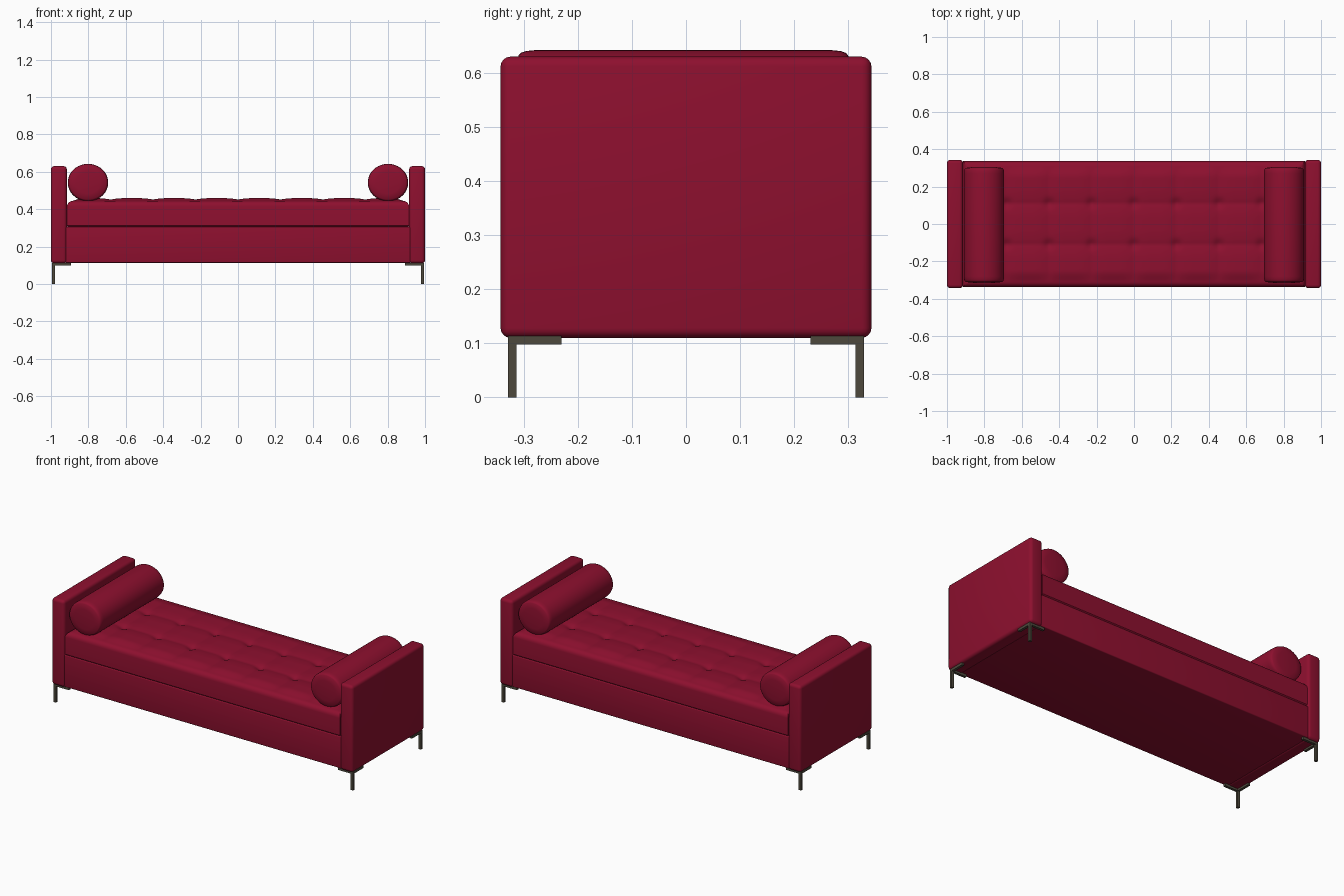
import bpy, bmesh, math

if "Cube" in bpy.data.objects:
    bpy.data.objects.remove(bpy.data.objects["Cube"])


def material(name, color, roughness):
    m = bpy.data.materials.new(name)
    m.use_nodes = True
    m.diffuse_color = (*color, 1)
    bsdf = m.node_tree.nodes["Principled BSDF"]
    bsdf.inputs["Base Color"].default_value = (*color, 1)
    bsdf.inputs["Roughness"].default_value = roughness
    return m


FABRIC = material("crimson fabric", (0.27, 0.005, 0.028), 0.8)
METAL = material("dark bronze metal", (0.075, 0.065, 0.045), 0.5)


def finish(name, bm, mat, smooth=True):
    bmesh.ops.recalc_face_normals(bm, faces=bm.faces)
    mesh = bpy.data.meshes.new(name)
    bm.to_mesh(mesh)
    bm.free()
    mesh.materials.append(mat)
    ob = bpy.data.objects.new(name, mesh)
    bpy.context.collection.objects.link(ob)
    if smooth:
        bpy.ops.object.select_all(action="DESELECT")
        ob.select_set(True)
        bpy.context.view_layer.objects.active = ob
        bpy.ops.object.shade_smooth_by_angle(angle=math.radians(40))
    return ob


def add_box(bm, low, high):
    verts = bmesh.ops.create_cube(bm, size=1)["verts"]
    for v in verts:
        for i in range(3):
            v.co[i] = low[i] if v.co[i] < 0 else high[i]


def cushion_box(name, low, high, radius):
    bm = bmesh.new()
    add_box(bm, low, high)
    bmesh.ops.bevel(bm, geom=bm.edges[:], offset=radius, segments=4,
                    profile=0.5, affect="EDGES")
    return finish(name, bm, FABRIC)


# Upholstered base
cushion_box("base", (-0.925, -0.335, 0.113), (0.925, 0.335, 0.306), 0.006)

# Tufted mattress: pillowed top sheet with a rounded skirt
HX, HY, R, TOP, BOTTOM = 0.914, 0.336, 0.03, 0.444, 0.304
CELL_X, CELL_Y = 0.227, 0.22


def tuft_height(x, y):
    px = abs(math.sin(math.pi * x / CELL_X))
    py = abs(math.cos(math.pi * y / CELL_Y))
    if abs(y) > CELL_Y:
        py = min(1, py)
    puff = 0.015 * min(px + 0.15, 1) ** 0.4 * min(py + 0.15, 1) ** 0.4
    # Button dimples at the seam crossings
    dx = x - CELL_X * max(-3, min(3, round(x / CELL_X)))
    dy = abs(y) - CELL_Y / 2
    dimple = 0.012 * math.exp(-(dx * dx + dy * dy) / 0.0006)
    edge = min(HX - R - abs(x), HY - R - abs(y))
    fade = max(0, min(1, edge / 0.06))
    return TOP + (puff - dimple) * math.sin(fade * math.pi / 2)


bm = bmesh.new()
bmesh.ops.create_grid(bm, x_segments=156, y_segments=56, size=1)
for v in bm.verts:
    v.co.x *= HX - R
    v.co.y *= HY - R
    v.co.z = tuft_height(v.co.x, v.co.y)
rim = [e for e in bm.edges if e.is_boundary]
steps = [(R * math.sin(a), TOP - R + R * math.cos(a))
         for a in (math.pi / 2 * i / 5 for i in range(1, 6))]
steps += [(R, BOTTOM + 0.008), (R - 0.008, BOTTOM)]
grown = 0
for out, z in steps:
    geom = bmesh.ops.extrude_edge_only(bm, edges=rim)["geom"]
    rim = [g for g in geom if isinstance(g, bmesh.types.BMEdge) and g.is_boundary]
    for v in {v for e in rim for v in e.verts}:
        v.co.x *= (HX - R + out) / (HX - R + grown)
        v.co.y *= (HY - R + out) / (HY - R + grown)
        v.co.z = z
    grown = out
bmesh.ops.holes_fill(bm, edges=rim, sides=0)
finish("mattress", bm, FABRIC)


def bolster(name, side):
    """Slightly squashed roll with rounded rims and softly domed ends."""
    profile = [(0, -0.315), (0.6, -0.314), (0.9, -0.31), (0.95, -0.306), (0.985, -0.296),
               (1, -0.28)]
    profile += [(r, -y - 0.01) for r, y in reversed(profile)]
    bm = bmesh.new()
    rings = [bm.verts.new((r, y, 0)) for r, y in profile]
    edges = [bm.edges.new(pair) for pair in zip(rings, rings[1:])]
    bmesh.ops.spin(bm, geom=rings + edges, cent=(0, 0, 0), axis=(0, 1, 0),
                   angle=math.tau, steps=48, use_duplicate=False)
    bmesh.ops.remove_doubles(bm, verts=bm.verts, dist=0.0001)
    for v in bm.verts:
        v.co.x = side * 0.802 + v.co.x * 0.108
        v.co.z = 0.542 + v.co.z * 0.1
    finish(name, bm, FABRIC)


def leg(name, sx, sy):
    """Thin square post with an L-shaped mounting bracket."""
    bm = bmesh.new()
    for low, high in (((0.979, 0.314, 0), (0.994, 0.329, 0.113)),
                      ((0.893, 0.314, 0.098), (0.994, 0.329, 0.113)),
                      ((0.979, 0.23, 0.098), (0.994, 0.329, 0.113))):
        add_box(bm, low, high)
    for v in bm.verts:
        v.co.x *= sx
        v.co.y *= sy
    finish(name, bm, METAL, smooth=False)


# End panels, bolsters and legs, mirrored left and right
for label, side in (("left", 1), ("right", -1)):
    x0, x1 = sorted((side * 0.915, side))
    cushion_box(label + "_end_panel", (x0, -0.343, 0.11), (x1, 0.343, 0.63), 0.018)
    bolster(label + "_bolster", side)
    for end, sy in (("front", -1), ("back", 1)):
        leg(f"{end}_{label}_leg", side, sy)
